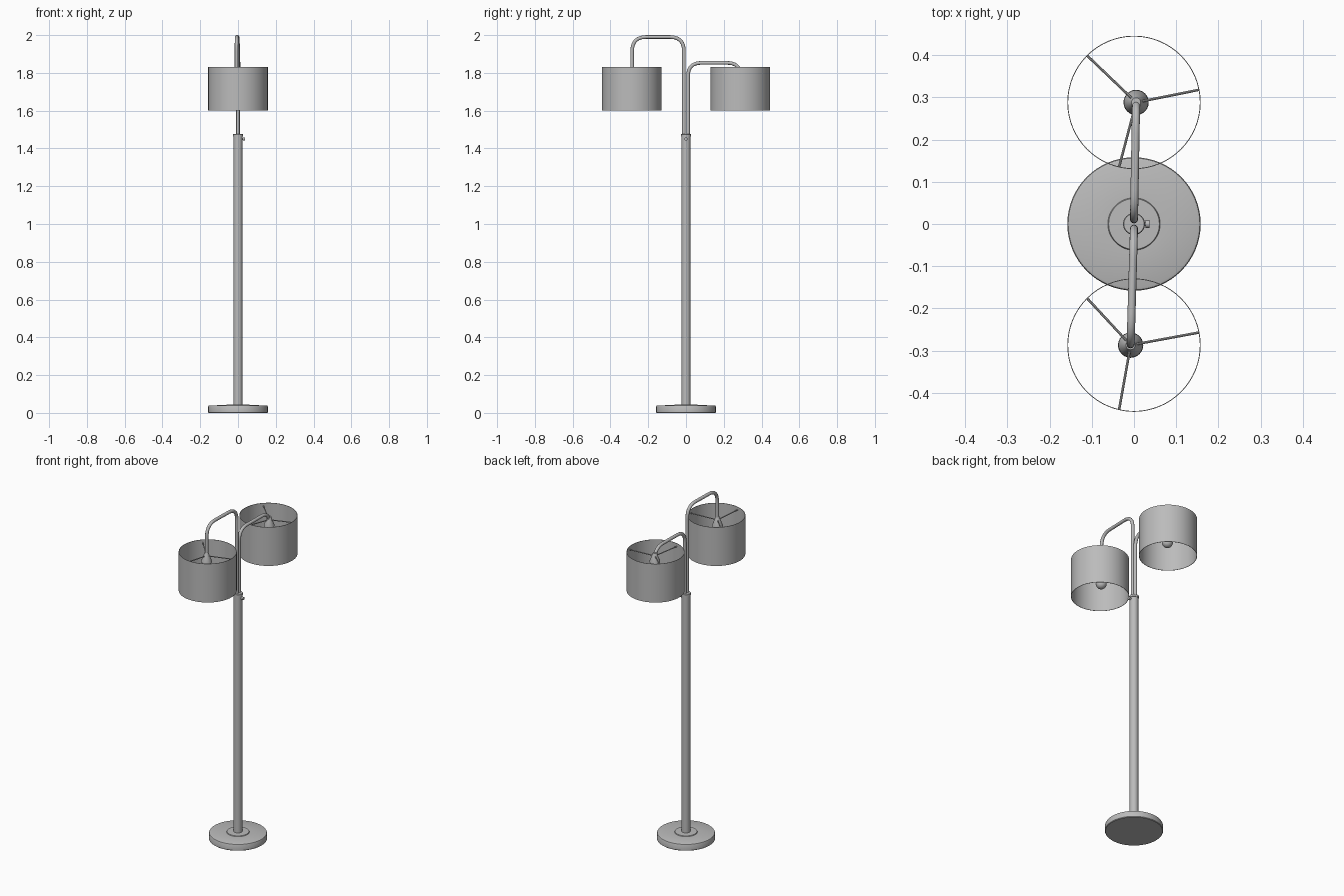
import bpy, bmesh, math
from mathutils import Vector

if "Cube" in bpy.data.objects:
    bpy.data.objects.remove(bpy.data.objects["Cube"])

grey = bpy.data.materials.new("satin grey")
grey.diffuse_color = (0.5, 0.5, 0.5, 1)
grey.use_nodes = True
grey.node_tree.nodes["Principled BSDF"].inputs["Base Color"].default_value = grey.diffuse_color


def finish(obj, angle=35):
    obj.data.materials.append(grey)
    bpy.ops.object.select_all(action='DESELECT')
    obj.select_set(True)
    bpy.context.view_layer.objects.active = obj
    bpy.ops.object.shade_smooth_by_angle(angle=math.radians(angle))
    return obj


def lathe(name, profile, x=0, y=0, sides=48):
    """Spin a (radius, z) profile about a vertical axis."""
    bm = bmesh.new()
    rings = []
    for r, z in profile:
        if r == 0:
            rings.append([bm.verts.new((0, 0, z))])
        else:
            rings.append([bm.verts.new((r * math.cos(2 * math.pi * i / sides),
                                        r * math.sin(2 * math.pi * i / sides), z))
                          for i in range(sides)])
    for a, b in zip(rings, rings[1:]):
        for i in range(sides):
            j = (i + 1) % sides
            quad = [a[i % len(a)], a[j % len(a)], b[j % len(b)], b[i % len(b)]]
            bm.faces.new(list(dict.fromkeys(quad)))
    bmesh.ops.recalc_face_normals(bm, faces=bm.faces)
    mesh = bpy.data.meshes.new(name)
    bm.to_mesh(mesh)
    bm.free()
    obj = bpy.data.objects.new(name, mesh)
    obj.location = (x, y, 0)
    bpy.context.collection.objects.link(obj)
    return finish(obj)


def rod(name, start, end, radius, sides=12):
    a, b = Vector(start), Vector(end)
    bpy.ops.mesh.primitive_cylinder_add(vertices=sides, radius=radius,
                                        depth=(b - a).length, location=(a + b) / 2)
    obj = bpy.context.object
    obj.name = name
    obj.rotation_euler = (b - a).to_track_quat('Z', 'Y').to_euler()
    return finish(obj)


def bent_tube(name, corners, bend, radius):
    """Tube through corner points with rounded bends."""
    pts = [Vector(c) for c in corners]
    path = [pts[0]]
    for p, c, n in zip(pts, pts[1:], pts[2:]):
        a = c + (p - c).normalized() * min(bend, (p - c).length * 0.9)
        b = c + (n - c).normalized() * min(bend, (n - c).length * 0.9)
        for i in range(9):
            t = i / 8
            path.append(a * (1 - t) ** 2 + c * 2 * t * (1 - t) + b * t * t)
    path.append(pts[-1])
    curve = bpy.data.curves.new(name, 'CURVE')
    curve.dimensions = '3D'
    curve.bevel_depth = radius
    curve.bevel_resolution = 4
    curve.use_fill_caps = True
    spline = curve.splines.new('POLY')
    spline.points.add(len(path) - 1)
    for point, co in zip(spline.points, path):
        point.co = (*co, 1)
    obj = bpy.data.objects.new(name, curve)
    bpy.context.collection.objects.link(obj)
    bpy.ops.object.select_all(action='DESELECT')
    obj.select_set(True)
    bpy.context.view_layer.objects.active = obj
    bpy.ops.object.convert(target='MESH')
    return finish(bpy.context.object)


# Weighted base with a low collar, and the pole
lathe("base", [(0, 0), (0.155, 0), (0.158, 0.003), (0.158, 0.034), (0.156, 0.038),
               (0.151, 0.04), (0.062, 0.041), (0.06, 0.045), (0, 0.046)], sides=64)
lathe("pole", [(0, 0.04), (0.0235, 0.04), (0.0235, 1.465), (0, 1.465)])
lathe("pole_cap", [(0, 1.462), (0.026, 1.462), (0.026, 1.475), (0.024, 1.477), (0, 1.477)])

# Switch knob on the pole
rod("switch_stem", (0.02, 0, 1.45), (0.032, 0, 1.45), 0.005)
rod("switch_knob", (0.027, 0, 1.45), (0.037, 0, 1.45), 0.009, 20)

# Two bent arms, the front one taller
bent_tube("front_arm", [(0, -0.011, 1.46), (0, -0.011, 1.99),
                        (-0.008, -0.285, 1.99), (-0.008, -0.285, 1.81)], 0.075, 0.0095)
bent_tube("back_arm", [(0, 0.011, 1.46), (0, 0.011, 1.853),
                       (0.005, 0.285, 1.853), (0.005, 0.285, 1.79)], 0.07, 0.0095)

# Shades with sockets, bulbs and three spokes each
for side, y, hub_x in (("front", -0.287, -0.008), ("back", 0.288, 0.005)):
    lathe(side + "_shade", [(0.158, 1.6), (0.158, 1.832), (0.156, 1.832),
                            (0.156, 1.6), (0.158, 1.6)], 0, y, 64)
    lathe(side + "_socket", [(0, 1.826), (0.011, 1.825), (0.016, 1.808), (0.029, 1.775),
                             (0.029, 1.768), (0.018, 1.766), (0.018, 1.71), (0, 1.71)],
          hub_x, y, 32)
    lathe(side + "_bulb", [(0, 1.72), (0.014, 1.72)] +
          [(0.03 * math.sin(math.radians(a)), 1.683 + 0.03 * math.cos(math.radians(a)))
           for a in range(30, 180, 15)] + [(0, 1.653)], hub_x, y, 24)
    for n, degrees in enumerate((11, 135, 257)):
        a = math.radians(degrees)
        rod(f"{side}_spoke_{n + 1}", (hub_x, y, 1.805),
            (0.157 * math.cos(a), y + 0.157 * math.sin(a), 1.815), 0.003, 8)
